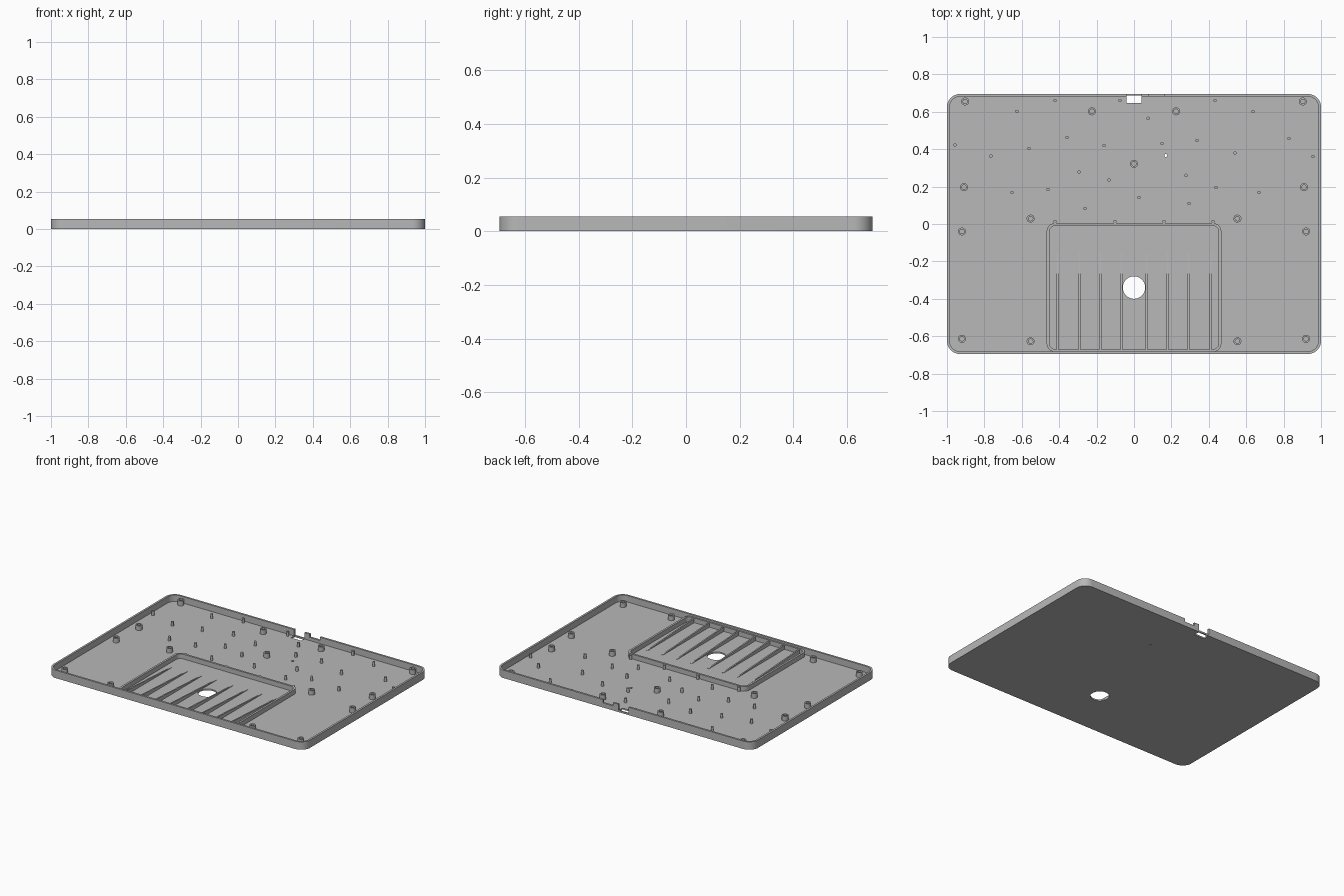
import bpy, bmesh, math

cube = bpy.data.objects.get("Cube")
if cube:
    bpy.data.objects.remove(cube, do_unlink=True)

grey = bpy.data.materials.new("case grey")
grey.use_nodes = True
colour = (0.48, 0.48, 0.48, 1)
grey.diffuse_color = colour
grey.node_tree.nodes["Principled BSDF"].inputs["Base Color"].default_value = colour

FLOOR, HEIGHT = 0.010, 0.055
HX, HY, WALL = 1.0, 0.695, 0.014


def add_object(name, mesh, location=(0, 0, 0)):
    obj = bpy.data.objects.new(name, mesh)
    obj.location = location
    bpy.context.collection.objects.link(obj)
    return obj


def finish(bm, name):
    bmesh.ops.recalc_face_normals(bm, faces=bm.faces)
    mesh = bpy.data.meshes.new(name)
    bm.to_mesh(mesh)
    bm.free()
    mesh.materials.append(grey)
    return mesh


def smooth(obj):
    bpy.ops.object.select_all(action='DESELECT')
    obj.select_set(True)
    bpy.context.view_layer.objects.active = obj
    bpy.ops.object.shade_smooth_by_angle(angle=math.radians(30))


def prism(name, outline, z0, z1):
    """Extrude an xy outline from z0 to z1."""
    bm = bmesh.new()
    face = bm.faces.new([bm.verts.new((x, y, z0)) for x, y in outline])
    top = bmesh.ops.extrude_face_region(bm, geom=[face])["geom"]
    bmesh.ops.translate(bm, vec=(0, 0, z1 - z0),
                        verts=[v for v in top if isinstance(v, bmesh.types.BMVert)])
    return add_object(name, finish(bm, name))


def rounded(x0, x1, y0, y1, r, steps=10):
    """Outline of a rectangle with round corners."""
    pts = []
    centres = [(x1 - r, y1 - r), (x0 + r, y1 - r), (x0 + r, y0 + r), (x1 - r, y0 + r)]
    for q, (cx, cy) in enumerate(centres):
        for i in range(steps + 1):
            a = math.pi / 2 * (q + i / steps)
            pts.append((cx + r * math.cos(a), cy + r * math.sin(a)))
    return pts


def box(x0, x1, y0, y1):
    return [(x0, y0), (x1, y0), (x1, y1), (x0, y1)]


def circle(cx, cy, r, n):
    return [(cx + r * math.cos(math.tau * i / n), cy + r * math.sin(math.tau * i / n))
            for i in range(n)]


def cut(obj, outline, z0, z1):
    """Remove a prism from an object."""
    cutter = prism("cutter", outline, z0, z1)
    cutter.hide_render = True
    mod = obj.modifiers.new("cut", 'BOOLEAN')
    mod.operation, mod.solver, mod.object = 'DIFFERENCE', 'EXACT', cutter
    bpy.ops.object.select_all(action='DESELECT')
    obj.select_set(True)
    bpy.context.view_layer.objects.active = obj
    bpy.ops.object.modifier_apply(modifier=mod.name)
    bpy.data.objects.remove(cutter, do_unlink=True)


def lathe(name, profile, n):
    """Revolve an (r, z) profile; close the last ring with a face."""
    bm = bmesh.new()
    rings = [[bm.verts.new((x, y, z)) for x, y in circle(0, 0, r, n)] for r, z in profile]
    for a, b in zip(rings, rings[1:]):
        for i in range(n):
            j = (i + 1) % n
            bm.faces.new((a[i], a[j], b[j], b[i]))
    bm.faces.new(rings[0])
    bm.faces.new(rings[-1])
    return finish(bm, name)


# Shallow tray with round corners
tray = prism("tray", rounded(-HX, HX, -HY, HY, 0.07), 0, HEIGHT)
cut(tray, rounded(-HX + WALL, HX - WALL, -HY + WALL, HY - WALL, 0.056), FLOOR, 0.1)
# Port opening, lowered rim, cable hole and pin hole
cut(tray, box(-0.04, 0.04, 0.648, 0.687), -0.05, 0.1)
cut(tray, box(-0.04, 0.04, 0.64, 0.75), FLOOR + 0.002, 0.1)
cut(tray, box(0.08, 0.16, 0.66, 0.75), 0.032, 0.1)
cut(tray, circle(0, -0.34, 0.06, 40), -0.05, 0.1)
cut(tray, circle(0.17, 0.366, 0.008, 16), -0.05, 0.1)
smooth(tray)

# Compartment wall, meeting the front of the tray
ring = prism("compartment_wall", rounded(-0.467, 0.467, -0.684, 0.005, 0.045),
             FLOOR - 0.002, 0.043)
cut(ring, rounded(-0.453, 0.453, -0.67, -0.009, 0.034), -0.05, 0.1)
smooth(ring)

# Wedge ribs sloping down from the front
for i, x in enumerate([-0.41, -0.292, -0.18, -0.067, 0.067, 0.18, 0.292, 0.41]):
    bm = bmesh.new()
    sides = []
    for dx in (-0.005, 0.005):
        sides.append([bm.verts.new((x + dx, y, z)) for y, z in
                      ((-0.675, 0.008), (-0.153, 0.008), (-0.153, 0.012), (-0.675, 0.040))])
        bm.faces.new(sides[-1])
    for k in range(4):
        m = (k + 1) % 4
        bm.faces.new((sides[0][k], sides[0][m], sides[1][m], sides[1][k]))
    add_object(f"rib_{i + 1}", finish(bm, "rib"))

# Hollow screw posts, mirrored left and right
post = lathe("screw_post", [(0.021, 0.008), (0.021, 0.043), (0.012, 0.043), (0.012, 0.012)], 24)
half = [(0.903, 0.655), (0.225, 0.602), (0.909, 0.197), (0.553, 0.029),
        (0.92, -0.04), (0.92, -0.614), (0.553, -0.627)]
for k, (x, y) in enumerate(half + [(-x, y) for x, y in half] + [(0, 0.322)]):
    smooth(add_object(f"screw_post_{k + 1}", post, (x, y, 0)))

# Slim support pins
pin = lathe("support_pin", [(0.009, 0.008), (0.009, 0.040)], 14)
pins = [(-0.957, 0.422), (-0.765, 0.363), (-0.626, 0.602), (-0.422, 0.66), (-0.561, 0.404),
        (-0.358, 0.462), (-0.16, 0.42), (0.075, 0.565), (0.15, 0.43), (0.337, 0.447),
        (0.433, 0.66), (0.636, 0.602), (0.829, 0.457), (0.957, 0.361), (0.54, 0.38),
        (-0.075, 0.66), (-0.294, 0.278), (-0.134, 0.235), (-0.46, 0.184), (-0.652, 0.168),
        (-0.262, 0.083), (0.027, 0.142), (0.278, 0.26), (0.438, 0.195), (0.294, 0.11),
        (0.668, 0.168), (-0.422, 0.013), (-0.102, 0.013), (0.16, 0.013), (0.422, 0.013)]
for k, (x, y) in enumerate(pins):
    smooth(add_object(f"support_pin_{k + 1}", pin, (x, y, 0)))
